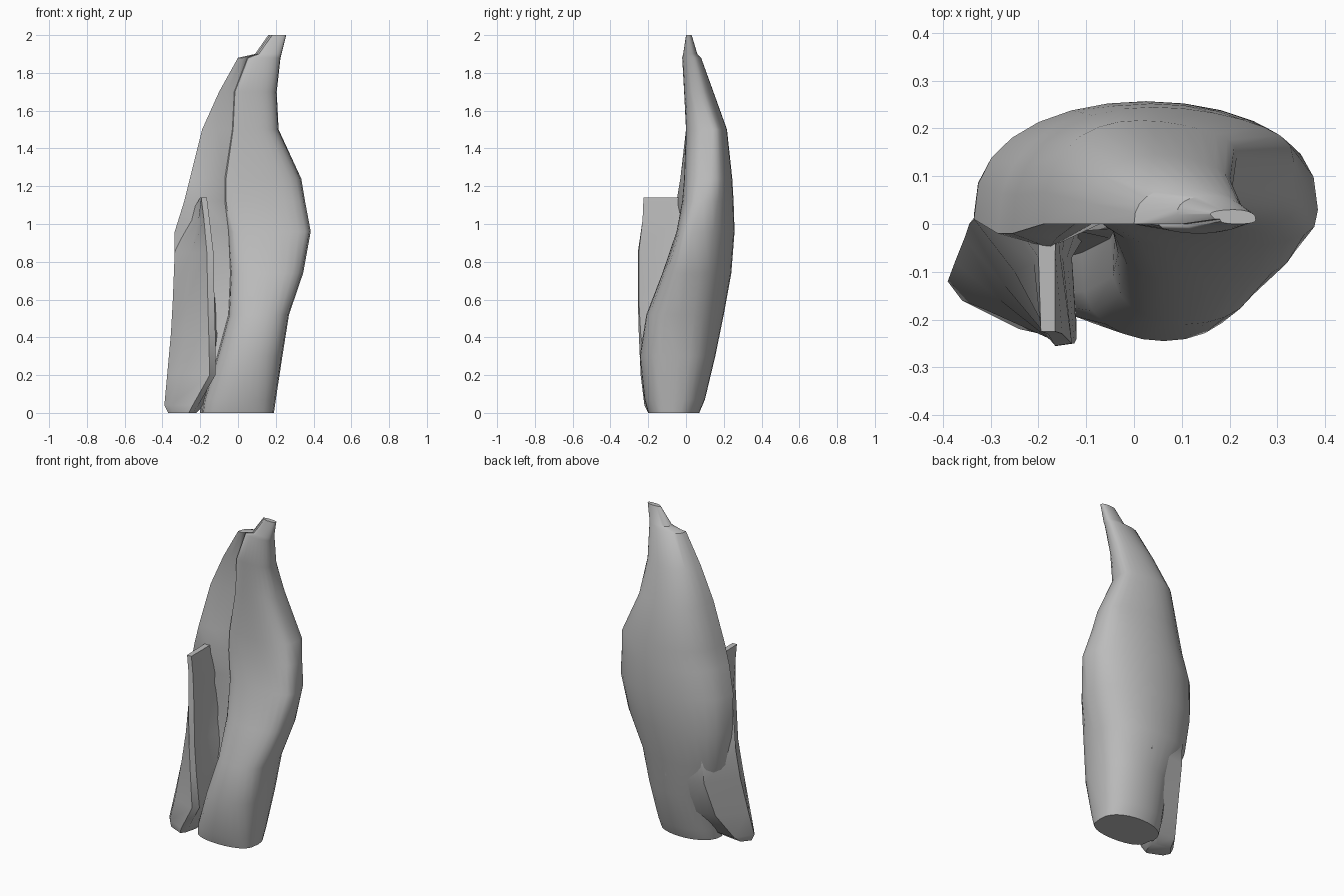
import bpy, bmesh, math

cube = bpy.data.objects.get("Cube")
if cube:
    bpy.data.objects.remove(cube, do_unlink=True)

grey = bpy.data.materials.new("stone grey")
grey.use_nodes = True
colour = (0.5, 0.5, 0.5, 1)
grey.diffuse_color = colour
grey.node_tree.nodes["Principled BSDF"].inputs["Base Color"].default_value = colour


def arc(p, q, peak, steps, power):
    """Points on a bulging half ellipse from p to q, with its crest at y = peak."""
    points = []
    for i in range(steps):
        t = math.pi * i / steps
        across = (1 - math.cos(t)) / 2
        x = p[0] + (q[0] - p[0]) * across
        chord = p[1] + (q[1] - p[1]) * across
        points.append((x, chord + (peak - chord) * math.sin(t) ** power))
    return points


def loft(name, sections):
    """Skin a stack of (height, outline) sections into one closed object."""
    bm = bmesh.new()
    rings = [[bm.verts.new((x, y, z)) for x, y in outline] for z, outline in sections]
    for low, high in zip(rings, rings[1:]):
        for i in range(len(low)):
            j = (i + 1) % len(low)
            bm.faces.new((low[i], low[j], high[j], high[i]))
    bm.faces.new(rings[0])
    bm.faces.new(rings[-1])
    bmesh.ops.recalc_face_normals(bm, faces=bm.faces)
    mesh = bpy.data.meshes.new(name)
    bm.to_mesh(mesh)
    bm.free()
    mesh.materials.append(grey)
    obj = bpy.data.objects.new(name, mesh)
    bpy.context.collection.objects.link(obj)
    bpy.ops.object.select_all(action="DESELECT")
    obj.select_set(True)
    bpy.context.view_layer.objects.active = obj
    bpy.ops.object.shade_smooth_by_angle(angle=math.radians(40))
    return obj


def body_outline(left, right, fold, front, back, y_left, y_strip, y_fold, y_right):
    """Front lobe, strip beside its fold, then the rounded back."""
    a, b, c = (right, y_right), (fold, y_fold), (left, y_left)
    strip = ((fold + left) / 2, y_strip)
    return arc(a, b, front, 12, 0.6) + [b, strip] + arc(c, a, back, 14, 0.8)


# Leaning main body: height, then the outline measures named above
body_levels = [
    (0.00, -.20, .19, -.19, -.20, .07, -.07, -.08, -.08, -.07),
    (0.07, -.205, .20, -.18, -.22, .10, -.06, -.08, -.08, -.06),
    (0.30, -.21, .235, -.11, -.245, .155, -.01, -.05, -.06, -.04),
    (0.52, -.31, .27, -.05, -.21, .20, .02, .00, -.03, -.03),
    (0.74, -.335, .345, -.04, -.125, .24, .02, .00, -.01, .00),
    (0.96, -.335, .385, -.05, -.05, .257, .01, -.02, .01, .03),
    (1.12, -.285, .355, -.07, -.02, .252, -.02, -.05, .01, .09),
    (1.24, -.255, .335, -.07, -.01, .245, -.02, -.03, .02, .13),
    (1.50, -.19, .215, -.03, .00, .217, .00, .01, .02, .14),
    (1.70, -.10, .205, -.02, -.01, .145, .00, .01, .02, .07),
    (1.88, .00, .225, .05, -.02, .08, .00, .00, .01, .03),
    (1.90, .09, .23, .11, -.015, .06, .02, .00, .00, .02),
    (2.00, .16, .255, .18, .00, .03, .02, .01, .01, .01),
]
loft("main_body", [(row[0], body_outline(*row[1:])) for row in body_levels])

# Side flap: a small foot that rises into a thin fin and wraps round the back.
# Corners run outer side, fin front, fin rear, then the two back corners.
flap_levels = [
    (0.00, [(-.37, -.12), (-.35, -.16), (-.26, -.20), (-.24, -.18), (-.22, -.10), (-.24, -.08), (-.33, -.07)]),
    (0.04, [(-.39, -.12), (-.36, -.16), (-.24, -.22), (-.21, -.19), (-.19, -.09), (-.18, -.03), (-.32, -.02)]),
    (0.20, [(-.375, -.08), (-.31, -.18), (-.15, -.24), (-.12, -.21), (-.14, -.08), (-.09, .10), (-.26, .08)]),
    (0.42, [(-.355, -.03), (-.28, -.16), (-.155, -.25), (-.12, -.24), (-.13, -.07), (.02, .18), (-.23, .15)]),
    (0.60, [(-.345, .00), (-.27, -.13), (-.16, -.255), (-.125, -.25), (-.14, -.07), (-.05, .20), (-.22, .165)]),
    (0.85, [(-.335, .01), (-.25, -.10), (-.165, -.255), (-.13, -.25), (-.15, -.06), (-.12, .13), (-.20, .13)]),
    (1.02, [(-.27, .03), (-.21, -.08), (-.18, -.23), (-.15, -.23), (-.155, -.06), (-.15, .10), (-.18, .10)]),
    (1.14, [(-.20, .03), (-.20, -.07), (-.195, -.225), (-.165, -.225), (-.165, -.06), (-.16, .08), (-.18, .08)]),
]
loft("side_flap", flap_levels)
